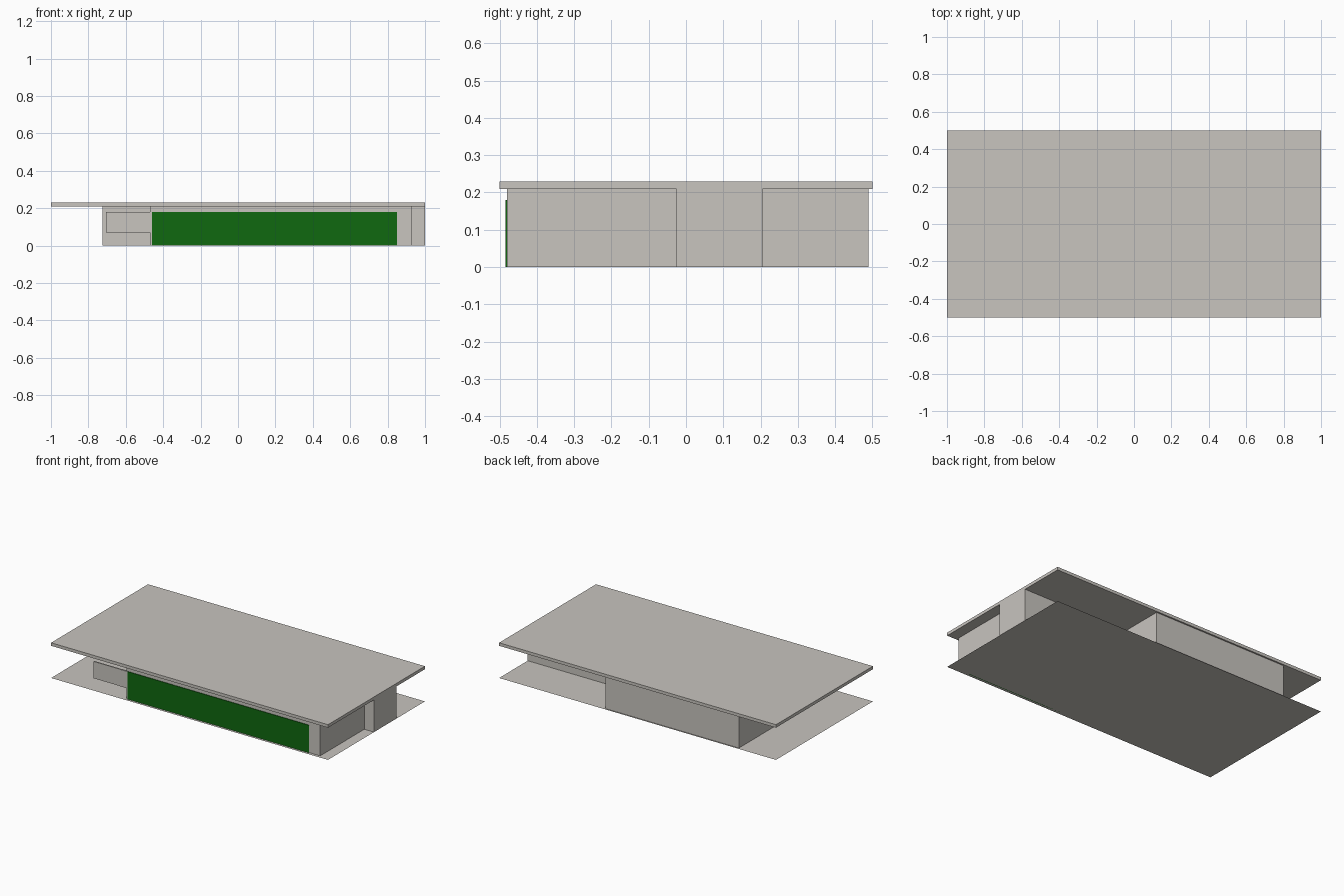
import bpy
import bmesh

if "Cube" in bpy.data.objects:
    bpy.data.objects.remove(bpy.data.objects["Cube"])


def material(name, rgb):
    m = bpy.data.materials.new(name)
    m.diffuse_color = (*rgb, 1.0)
    m.use_nodes = True
    m.node_tree.nodes["Principled BSDF"].inputs["Base Color"].default_value = m.diffuse_color
    return m


GREY = material("warm grey", (0.58, 0.555, 0.52))
GREEN = material("dark green", (0.005, 0.14, 0.005))


def add_object(name, bm, mat):
    mesh = bpy.data.meshes.new(name)
    bm.to_mesh(mesh)
    bm.free()
    mesh.materials.append(mat)
    obj = bpy.data.objects.new(name, mesh)
    bpy.context.collection.objects.link(obj)
    return obj


def box(name, x, y, z, mat=GREY):
    """Box given by its (min, max) range on each axis."""
    bm = bmesh.new()
    bmesh.ops.create_cube(bm, size=1.0)
    for v in bm.verts:
        for i, (lo, hi) in enumerate((x, y, z)):
            v.co[i] = lo if v.co[i] < 0 else hi
    return add_object(name, bm, mat)


WALL = (0.0, 0.21)

# Thin ground sheet
bm = bmesh.new()
bmesh.ops.create_grid(bm, x_segments=1, y_segments=1, size=1.0)
for v in bm.verts:
    v.co.y *= 0.5
add_object("ground_sheet", bm, GREY)

# Flat roof slab
box("roof_slab", (-1, 1), (-0.5, 0.5), (0.21, 0.23))

# Wings of the building, stepped in plan
box("front_wing", (-0.47, 0.93), (-0.48, -0.025), WALL)
box("middle_wing", (0.24, 1.0), (-0.025, 0.205), WALL)
box("rear_wing", (-0.725, 0.24), (-0.025, 0.49), WALL)

# Green front panel
box("green_panel", (-0.46, 0.85), (-0.484, -0.479), (0.0, 0.18), GREEN)

# Raised sign panel beside the front wing, with its joining piece
box("side_panel", (-0.705, -0.512), (-0.482, -0.474), (0.07, 0.18))
box("side_panel_joint", (-0.512, -0.46), (-0.484, -0.472), (0.07, 0.18))
